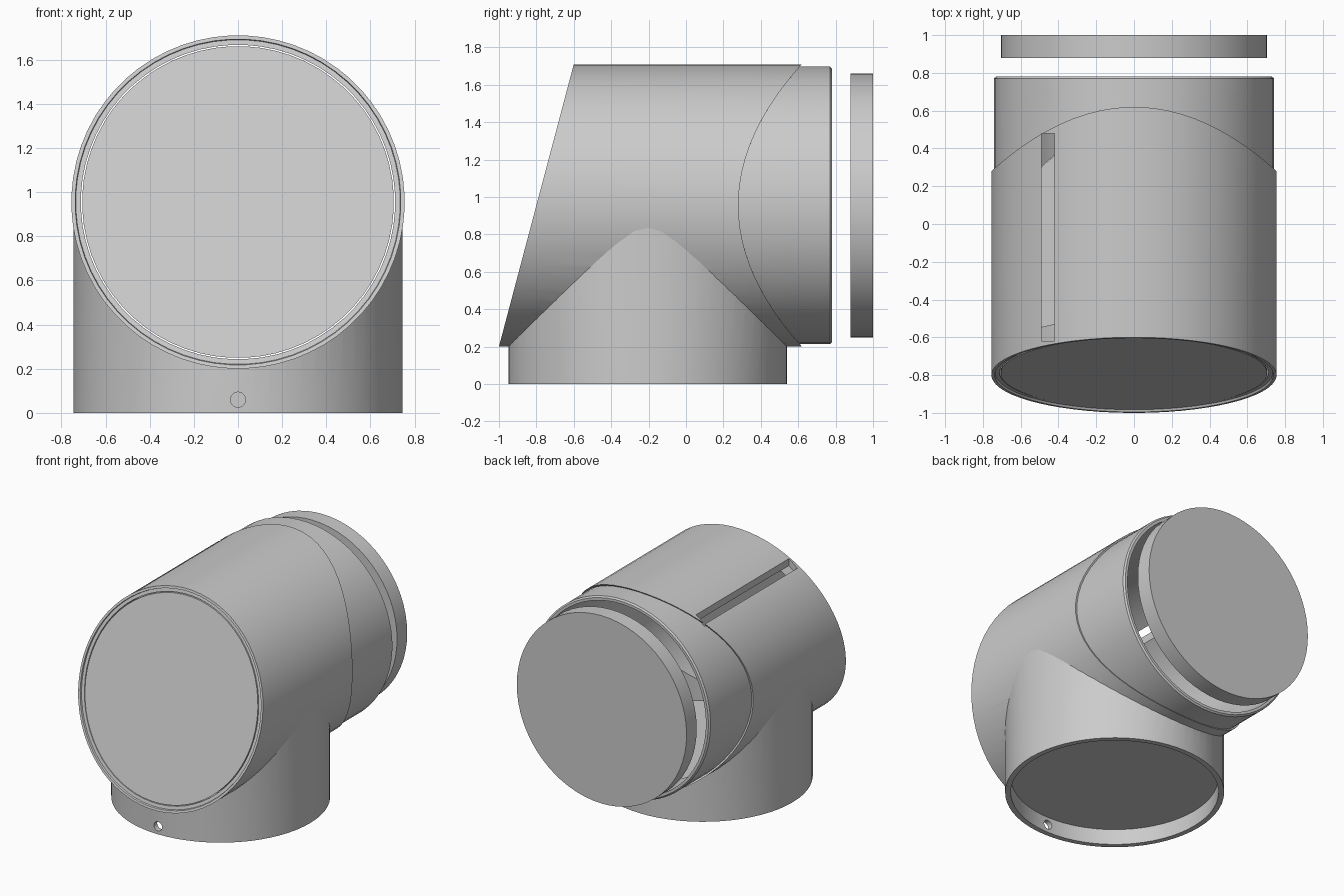
import bpy, bmesh, math
from mathutils import Matrix, Vector

if "Cube" in bpy.data.objects:
    bpy.data.objects.remove(bpy.data.objects["Cube"])

N = 64          # sides of every round part
ZC = 0.955      # height of the main pipe axis
YB = -0.205     # centre of the base pipe

grey = bpy.data.materials.new("light_grey")
grey.diffuse_color = (0.6, 0.6, 0.6, 1)
grey.use_nodes = True
grey.node_tree.nodes["Principled BSDF"].inputs["Base Color"].default_value = grey.diffuse_color


def finish(name, bm):
    bmesh.ops.recalc_face_normals(bm, faces=bm.faces)
    me = bpy.data.meshes.new(name)
    bm.to_mesh(me)
    bm.free()
    ob = bpy.data.objects.new(name, me)
    bpy.context.collection.objects.link(ob)
    me.materials.append(grey)
    return ob


def cylinder(name, r, a, b, n=N):
    """Solid cylinder from point a to point b."""
    a, b = Vector(a), Vector(b)
    rot = (b - a).to_track_quat('Z', 'Y').to_matrix().to_4x4()
    bm = bmesh.new()
    bmesh.ops.create_cone(bm, cap_ends=True, segments=n, radius1=r, radius2=r,
                          depth=(b - a).length,
                          matrix=Matrix.Translation((a + b) / 2) @ rot)
    return finish(name, bm)


def box(name, lo, hi):
    lo, hi = Vector(lo), Vector(hi)
    bm = bmesh.new()
    bmesh.ops.create_cube(bm, size=1, matrix=Matrix.Translation((lo + hi) / 2)
                          @ Matrix.Diagonal((*(hi - lo), 1)))
    return finish(name, bm)


def ring_solid(name, rings):
    """Closed loop of rings about the main axis; each ring is (radius, y rule)."""
    bm = bmesh.new()
    loops = []
    for r, rule in rings:
        loop = []
        for i in range(N):
            t = 2 * math.pi * (i + 0.5) / N
            x, dz = r * math.cos(t), r * math.sin(t)
            loop.append(bm.verts.new((x, rule(dz), ZC + dz)))
        loops.append(loop)
    for k, p in enumerate(loops):
        q = loops[(k + 1) % len(loops)]
        for i in range(N):
            j = (i + 1) % N
            bm.faces.new((p[i], p[j], q[j], q[i]))
    return finish(name, bm)


def cut(ob, *cutters):
    for c in cutters:
        m = ob.modifiers.new("cut", 'BOOLEAN')
        m.operation, m.solver, m.object = 'DIFFERENCE', 'EXACT', c
    bpy.context.view_layer.update()
    ev = ob.evaluated_get(bpy.context.evaluated_depsgraph_get())
    me = bpy.data.meshes.new_from_object(ev)
    ob.modifiers.clear()
    ob.data = me
    for c in cutters:
        bpy.data.objects.remove(c)


def front(offset=0):
    return lambda dz: -0.8 + 0.265 * dz + offset      # slanted mouth


def seam(dz):
    return 0.28 + 0.34 * (dz / 0.755) ** 2            # curved end of outer shell


def flat(y):
    return lambda dz: y


# Main pipe: outer shell with slanted mouth and the narrower sleeve behind it
main = ring_solid("main_pipe", [
    (0.755, front()), (0.755, seam), (0.743, seam), (0.743, flat(0.77)),
    (0.732, flat(0.78)), (0.712, flat(0.78)), (0.712, front(0.012)),
    (0.735, front(0.012)), (0.738, front())])
cut(main,
    cylinder("bore_cutter", 0.707, (0, YB, -0.2), (0, YB, ZC)),
    box("slot_cutter", (-0.49, -0.62, 1.2), (-0.42, 0.48, 2)))

# Base pipe, trimmed to sit against the main pipe, with a screw hole in front
base = cylinder("base_pipe", 0.745, (0, YB, 0), (0, YB, ZC))
cut(base,
    cylinder("bore_cutter", 0.707, (0, YB, -0.2), (0, YB, 1.2)),
    cylinder("saddle_cutter", 0.746, (0, -1.5, ZC), (0, 1.5, ZC)),
    cylinder("screw_cutter", 0.034, (0, -1.2, 0.06), (0, -0.7, 0.06), 24))

# Discs: one in each mouth and one floating behind the sleeve
bottom_disc = cylinder("bottom_disc", 0.705, (0, YB, 0.115), (0, YB, 0.235))
back_disc = cylinder("back_disc", 0.705, (0, 0.88, ZC), (0, 1.0, ZC))
front_disc = ring_solid("front_disc", [
    (0.0001, front(0.01)), (0.706, front(0.01)),
    (0.706, front(0.12)), (0.0001, front(0.12))])

# Smooth round walls, sharp rims
bpy.ops.object.select_all(action='DESELECT')
for ob in (main, base, bottom_disc, back_disc, front_disc):
    ob.select_set(True)
bpy.context.view_layer.objects.active = main
bpy.ops.object.shade_smooth_by_angle(angle=math.radians(30))
